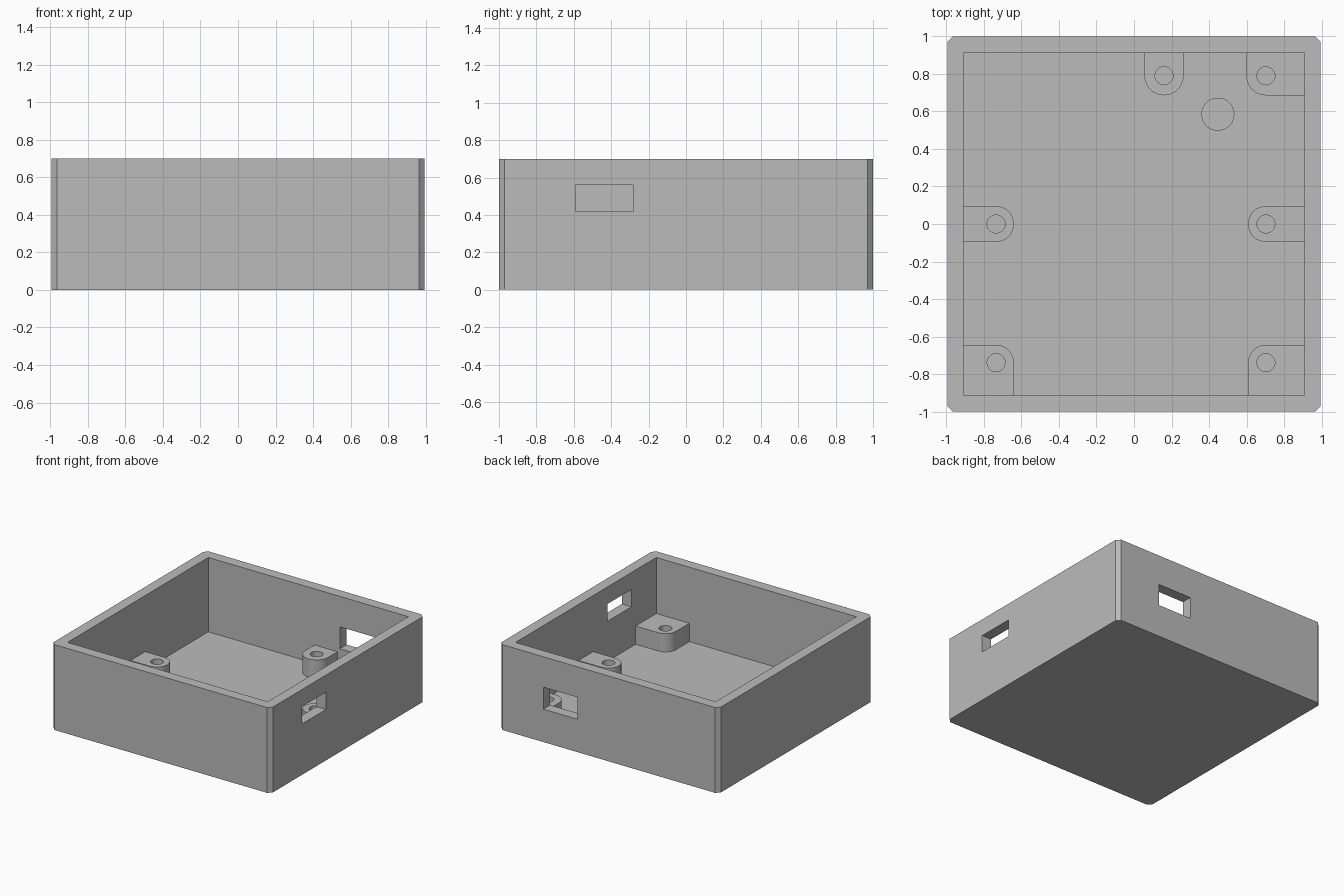
import bpy
import bmesh
from mathutils import Vector

cube = bpy.data.objects.get("Cube")
if cube:
    bpy.data.objects.remove(cube, do_unlink=True)

# Single grey plastic
grey = bpy.data.materials.new("grey_plastic")
grey.use_nodes = True
COLOR = (0.5, 0.5, 0.5, 1)
grey.diffuse_color = COLOR
grey.node_tree.nodes["Principled BSDF"].inputs["Base Color"].default_value = COLOR


def finish(bm, name):
    bmesh.ops.recalc_face_normals(bm, faces=bm.faces[:])
    mesh = bpy.data.meshes.new(name)
    bm.to_mesh(mesh)
    bm.free()
    mesh.materials.append(grey)
    obj = bpy.data.objects.new(name, mesh)
    bpy.context.collection.objects.link(obj)
    return obj


def box(name, lo, hi, radius=0, segments=1, corners=None):
    """Box whose vertical edges are bevelled; corners lists (x, y) signs, None means all."""
    lo, hi = Vector(lo), Vector(hi)
    mid = (lo + hi) / 2
    bm = bmesh.new()
    bmesh.ops.create_cube(bm, size=1)
    for v in bm.verts:
        v.co = Vector(a * b for a, b in zip(v.co, hi - lo)) + mid
    if radius:
        chosen = []
        for e in bm.edges:
            a, b = (v.co for v in e.verts)
            if abs(a.z - b.z) > 0.001:
                sign = (1 if a.x > mid.x else -1, 1 if a.y > mid.y else -1)
                if corners is None or sign in corners:
                    chosen.append(e)
        bmesh.ops.bevel(bm, geom=chosen, offset=radius, segments=segments,
                        profile=0.5, affect='EDGES')
    return finish(bm, name)


def cylinder(name, x, y, radius, z0, z1):
    bm = bmesh.new()
    bmesh.ops.create_cone(bm, cap_ends=True, segments=40, radius1=radius,
                          radius2=radius, depth=z1 - z0)
    bmesh.ops.translate(bm, verts=bm.verts[:], vec=(x, y, (z0 + z1) / 2))
    return finish(bm, name)


def cut(obj, cutter):
    """Apply a boolean difference and discard the cutter."""
    mod = obj.modifiers.new("cut", 'BOOLEAN')
    mod.operation = 'DIFFERENCE'
    mod.solver = 'EXACT'
    mod.object = cutter
    cutter.hide_render = True
    bpy.context.view_layer.objects.active = obj
    bpy.ops.object.modifier_apply(modifier=mod.name)
    bpy.data.objects.remove(cutter, do_unlink=True)


def smooth(obj):
    bpy.ops.object.select_all(action='DESELECT')
    obj.select_set(True)
    bpy.context.view_layer.objects.active = obj
    bpy.ops.object.shade_smooth_by_angle(angle=0.5)


HEIGHT, FLOOR, POST_TOP = 0.70, 0.09, 0.24
IN_X, IN_Y = 0.908, 0.912

# Open tray with chamfered upright corners
tray = box("tray", (-0.995, -1, 0), (0.995, 1, HEIGHT), 0.03)
cut(tray, box("cavity", (-IN_X, -IN_Y, FLOOR), (IN_X, IN_Y, 1)))

# Port openings in the left and back walls
cut(tray, box("side_port", (0.8, -0.59, 0.418), (1.1, -0.282, 0.56)))
cut(tray, box("back_port", (0.285, 0.8, 0.27), (0.595, 1.1, 0.45)))

# Screw posts: name, hole centre, radius, direction to the wall in x and y
posts = [
    ("front_right_post", -0.735, -0.739, 0.095, -1, -1),
    ("front_left_post", 0.703, -0.739, 0.095, 1, -1),
    ("middle_right_post", -0.735, 0, 0.095, -1, 0),
    ("middle_left_post", 0.703, 0, 0.095, 1, 0),
    ("back_left_post", 0.703, 0.79, 0.104, 1, 1),
    ("back_middle_post", 0.16, 0.79, 0.104, 0, 1),
]


def span(center, radius, side, wall):
    """Extent of a post along one axis, running slightly into the wall."""
    return (-wall - 0.02 if side < 0 else center - radius,
            wall + 0.02 if side > 0 else center + radius)


for name, x, y, r, sx, sy in posts:
    x0, x1 = span(x, r, sx, IN_X)
    y0, y1 = span(y, r, sy, IN_Y)
    free = [(i, j) for i in (-1, 1) for j in (-1, 1) if i != sx and j != sy]
    post = box(name, (x0, y0, FLOOR - 0.02), (x1, y1, POST_TOP), r * 0.998, 10, free)
    cut(post, cylinder("screw_hole", x, y, 0.048, 0, 1))
    smooth(post)

# Plain support peg between the back posts
smooth(cylinder("support_peg", 0.447, 0.585, 0.088, FLOOR - 0.02, POST_TOP))
